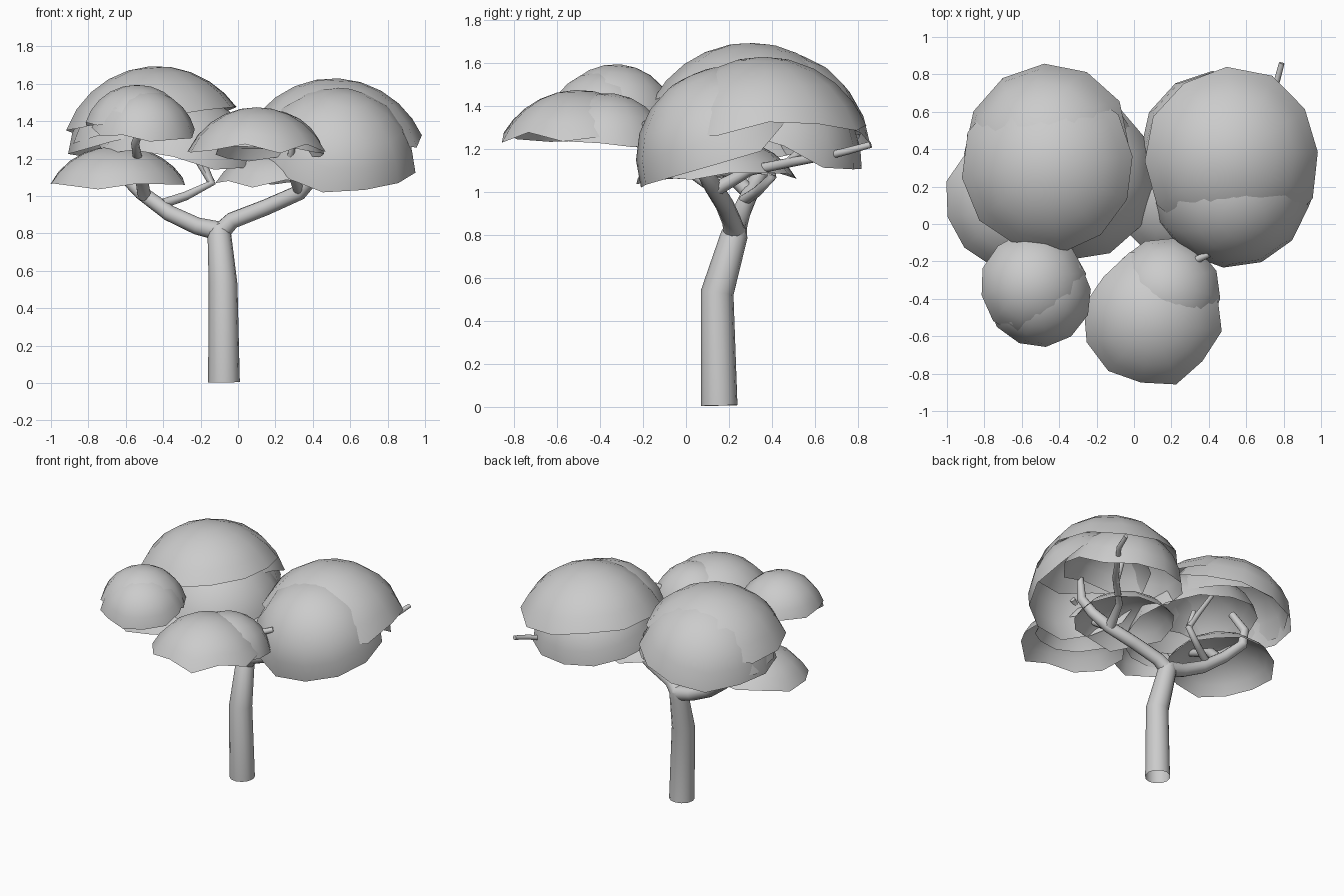
import bpy, bmesh, math, random
from mathutils import Vector

if "Cube" in bpy.data.objects:
    bpy.data.objects.remove(bpy.data.objects["Cube"])

random.seed(4)


def shell(name, center, radius, angle, tilt=0, toward=(0, -1), squash=1.0, sides=12, rings=5):
    """Open ragged dome: a spherical cap whose axis leans toward a direction."""
    lean = Vector((toward[0], toward[1], 0)).normalized() * math.sin(math.radians(tilt))
    axis = Vector((lean.x, lean.y, math.cos(math.radians(tilt))))
    rot = Vector((0, 0, 1)).rotation_difference(axis)
    spin = random.uniform(0, 1)
    rag = [random.uniform(-5, 4) for _ in range(sides)]
    bm = bmesh.new()

    def vert(polar, a):
        p = rot @ Vector((math.sin(polar) * math.cos(a), math.sin(polar) * math.sin(a), math.cos(polar)))
        p.z *= squash
        return bm.verts.new(Vector(center) + p * radius)

    pole = vert(0, 0)
    loops = []
    for r in range(1, rings + 1):
        t = r / rings
        loops.append([vert(math.radians(angle * t + rag[s] * t ** 3), 2 * math.pi * (s + spin) / sides)
                      for s in range(sides)])
    for s in range(sides):
        n = (s + 1) % sides
        bm.faces.new((pole, loops[0][s], loops[0][n]))
        for a, b in zip(loops, loops[1:]):
            bm.faces.new((a[s], b[s], b[n], a[n]))
    for f in bm.faces:
        f.smooth = True
    me = bpy.data.meshes.new(name)
    bm.to_mesh(me)
    bm.free()
    ob = bpy.data.objects.new(name, me)
    bpy.context.collection.objects.link(ob)


def limb(name, pts, capped=True):
    """Round tapered tube through (x, y, z, radius) points."""
    cu = bpy.data.curves.new(name, 'CURVE')
    cu.dimensions = '3D'
    cu.bevel_depth = 1.0
    cu.bevel_resolution = 4
    cu.use_fill_caps = capped
    sp = cu.splines.new('POLY')
    sp.points.add(len(pts) - 1)
    for p, (x, y, z, r) in zip(sp.points, pts):
        p.co = (x, y, z, 1)
        p.radius = r
    sp.use_smooth = True
    ob = bpy.data.objects.new(name, cu)
    bpy.context.collection.objects.link(ob)


# Trunk (open at the base) and the two main boughs
limb("trunk", [(-.075, .155, .005, .085), (-.08, .145, .53, .077), (-.1, .225, .8, .063),
               (-.1, .235, .84, .05)], False)
limb("left_bough", [(-.09, .23, .81, .052), (-.22, .24, .84, .046), (-.37, .26, .91, .043),
                    (-.52, .31, 1.02, .038), (-.63, .37, 1.13, .035), (-.64, .38, 1.24, .03),
                    (-.57, .33, 1.36, .025)])
limb("right_bough", [(-.1, .23, .8, .052), (-.03, .21, .87, .045), (.15, .18, .94, .043),
                     (.33, .13, 1.02, .042), (.42, .07, 1.12, .036), (.48, .03, 1.22, .032),
                     (.51, .05, 1.36, .022)])

# Thinner branches reaching into the foliage
limb("back_right_branch", [(.33, .15, 1.02, .035), (.38, .3, 1.1, .024), (.58, .5, 1.14, .022),
                           (.7, .67, 1.17, .018), (.76, .75, 1.19, .017), (.79, .86, 1.22, .015)])
limb("front_left_branch", [(-.5, .29, 1.0, .036), (-.52, .18, 1.11, .034), (-.54, -.05, 1.22, .025),
                           (-.55, -.25, 1.28, .022), (-.5, -.32, 1.42, .015)])
limb("inner_branch", [(-.4, .27, .96, .026), (-.28, .33, 1.0, .024), (-.14, .4, 1.07, .022), (-.2, .38, 1.22, .015)])
limb("inner_twig", [(-.14, .4, 1.07, .02), (-.22, .4, 1.2, .018), (-.35, .4, 1.4, .014)])
limb("front_right_branch", [(.33, .13, 1.02, .03), (.28, -.06, 1.15, .024), (.29, -.2, 1.28, .02),
                            (.34, -.19, 1.31, .02), (.4, -.16, 1.33, .018)])
limb("right_twig", [(.55, .47, 1.13, .022), (.58, .56, 1.22, .02), (.55, .5, 1.4, .015)])

# Large left foliage mass, with low skirts beneath it
shell("left_crown_top", (-.43, .30, 1.17), .525, 63, 5, (-1, .3))
shell("left_crown_back", (-.44, .39, 1.19), .47, 76, 14, (-.9, .5))
shell("left_crown_middle", (-.45, .37, 1.16), .465, 74, 6, (0, 1))
shell("left_crown_inner", (-.33, .25, 1.10), .455, 77, 9, (1, -.5))
shell("left_skirt", (-.64, .14, .92), .41, 64, 5, (-.5, -1), .85)

# Large right foliage mass
shell("right_crown_top", (.51, .36, 1.11), .52, 67, 3, (1, 0))
shell("right_crown_front", (.52, .2, 1.15), .435, 82, 26, (.35, -1))
shell("right_crown_back", (.45, .40, 1.13), .42, 80, 18, (-.1, 1))
shell("right_skirt", (.22, .17, .93), .38, 65, 0, (0, 1), .85)

# Small front left foliage
shell("front_left_top", (-.54, -.33, 1.30), .295, 75, 5, (0, 1))
shell("front_left_lower", (-.51, -.37, 1.28), .29, 75, 10, (.4, -1))

# Small front right foliage
shell("front_right_top", (.17, -.37, 1.16), .30, 76, 8, (.3, 1))
shell("front_right_lower", (.1, -.50, 1.06), .415, 61, 2, (0, -1))
